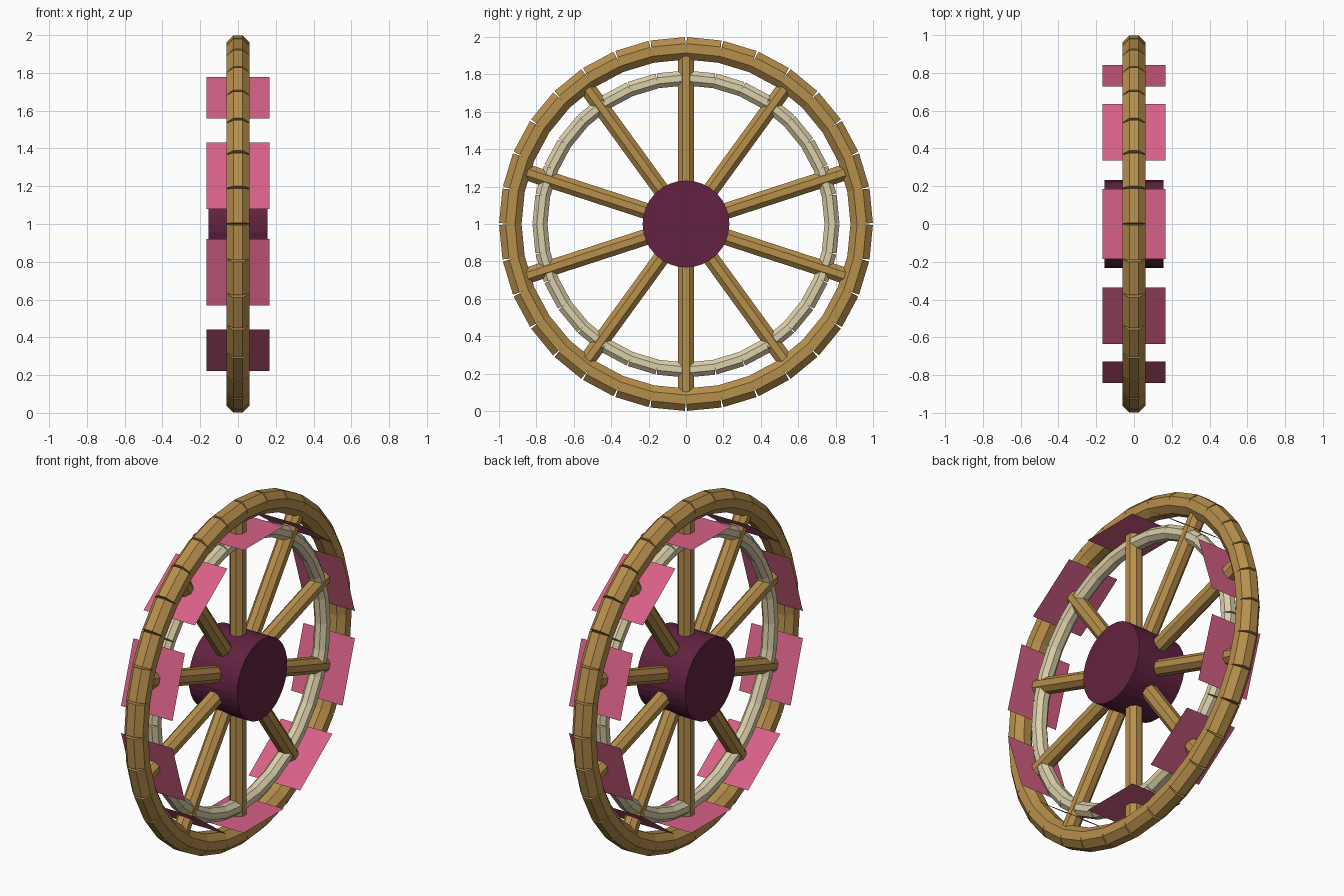
import bpy, math
from mathutils import Matrix, Vector

if "Cube" in bpy.data.objects:
    bpy.data.objects.remove(bpy.data.objects["Cube"])

CENTRE = Vector((0, 0, 1))


def material(name, rgb):
    m = bpy.data.materials.new(name)
    m.diffuse_color = (*[(c / 255) ** 2.2 for c in rgb], 1)
    m.use_nodes = True
    m.node_tree.nodes["Principled BSDF"].inputs["Base Color"].default_value = m.diffuse_color
    return m


WOOD = material("warm wood", (182, 142, 77))
PALE = material("pale wood", (218, 206, 168))
PINK = material("pink", (214, 97, 133))
PLUM = material("dark plum", (98, 39, 67))


def place(name, mat, radius, angle):
    """Name the active object and set it on the wheel; its local z points outward."""
    ob = bpy.context.object
    ob.name = name
    ob.data.materials.append(mat)
    turn = Matrix.Rotation(angle, 4, 'X')
    ob.matrix_world = (Matrix.Translation(CENTRE) @ turn
                       @ Matrix.Translation((0, 0, radius)) @ ob.matrix_basis)
    return ob


def bar(apothem, length, along_y):
    """Eight-sided bar with flat sides facing the axes."""
    bpy.ops.mesh.primitive_cylinder_add(
        vertices=8, radius=apothem / math.cos(math.pi / 8), depth=length)
    data = bpy.context.object.data
    data.transform(Matrix.Rotation(math.pi / 8, 4, 'Z'))
    if along_y:
        data.transform(Matrix.Rotation(math.pi / 2, 4, 'X'))


# Outer rim and inner ring, each from 32 straight blocks
SEGMENTS = 32
for name, mat, radius, apothem in (("rim_block", WOOD, 0.935, 0.06),
                                   ("inner_ring_block", PALE, 0.777, 0.04)):
    for i in range(SEGMENTS):
        bar(apothem, 2 * radius * math.tan(math.pi / SEGMENTS), True)
        place(name, mat, radius, (i + 0.5) * 2 * math.pi / SEGMENTS)

# Ten spokes, each with a thin paddle across it
for i in range(10):
    angle = i * math.pi / 5
    bar(0.043, 0.80, False)
    place("spoke", WOOD, 0.50, angle)
    bpy.ops.mesh.primitive_plane_add(size=1)
    bpy.context.object.data.transform(Matrix.Diagonal((0.333, 0.37, 1, 1)))
    place("paddle", PINK, 0.826, angle)

# Hub drum along x
bpy.ops.mesh.primitive_cylinder_add(vertices=32, radius=0.232, depth=0.312)
bpy.context.object.data.transform(Matrix.Rotation(math.pi / 2, 4, 'Y'))
place("hub", PLUM, 0, 0)
